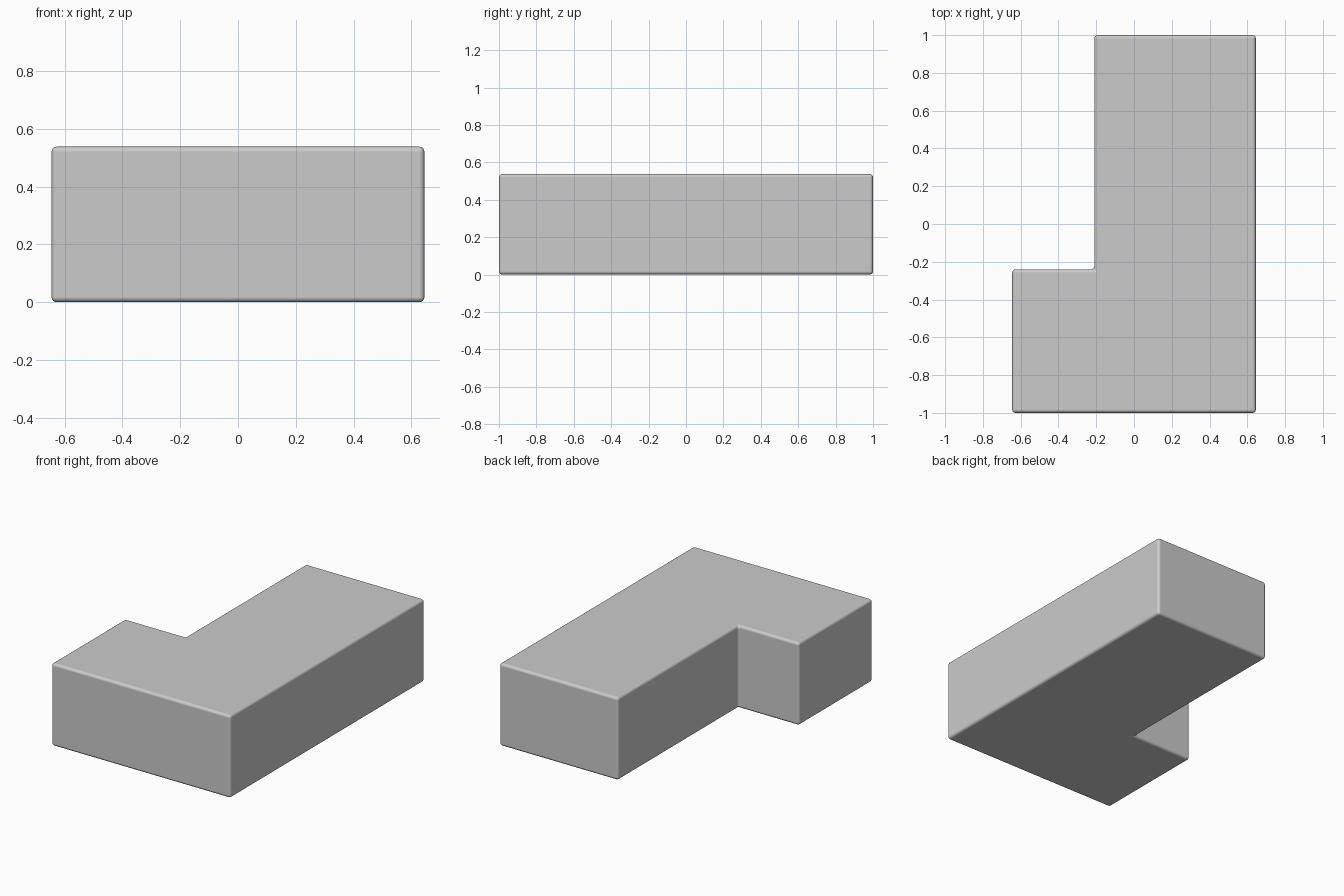
import bpy, bmesh

if "Cube" in bpy.data.objects:
    bpy.data.objects.remove(bpy.data.objects["Cube"])

# L-shaped footprint, seen from above
X, Y, H = 0.645, 1.0, 0.538
NOTCH_X, NOTCH_Y = -0.21, -0.24
outline = [(-X, -Y), (X, -Y), (X, Y), (NOTCH_X, Y), (NOTCH_X, NOTCH_Y), (-X, NOTCH_Y)]

# Extrude the footprint into a solid block
bm = bmesh.new()
base = bm.faces.new([bm.verts.new((x, y, 0)) for x, y in outline])
ext = bmesh.ops.extrude_face_region(bm, geom=[base])
top = [v for v in ext["geom"] if isinstance(v, bmesh.types.BMVert)]
bmesh.ops.translate(bm, verts=top, vec=(0, 0, H))
bmesh.ops.recalc_face_normals(bm, faces=bm.faces)

mesh = bpy.data.meshes.new("l_shaped_block")
bm.to_mesh(mesh)
bm.free()
block = bpy.data.objects.new("l_shaped_block", mesh)
bpy.context.collection.objects.link(block)

# Small rounded edges with flat main faces
bpy.context.view_layer.objects.active = block
block.select_set(True)
bpy.ops.object.shade_smooth()
bevel = block.modifiers.new("rounded_edges", "BEVEL")
bevel.width = 0.018
bevel.segments = 4
bevel.limit_method = "ANGLE"
bevel.harden_normals = True
